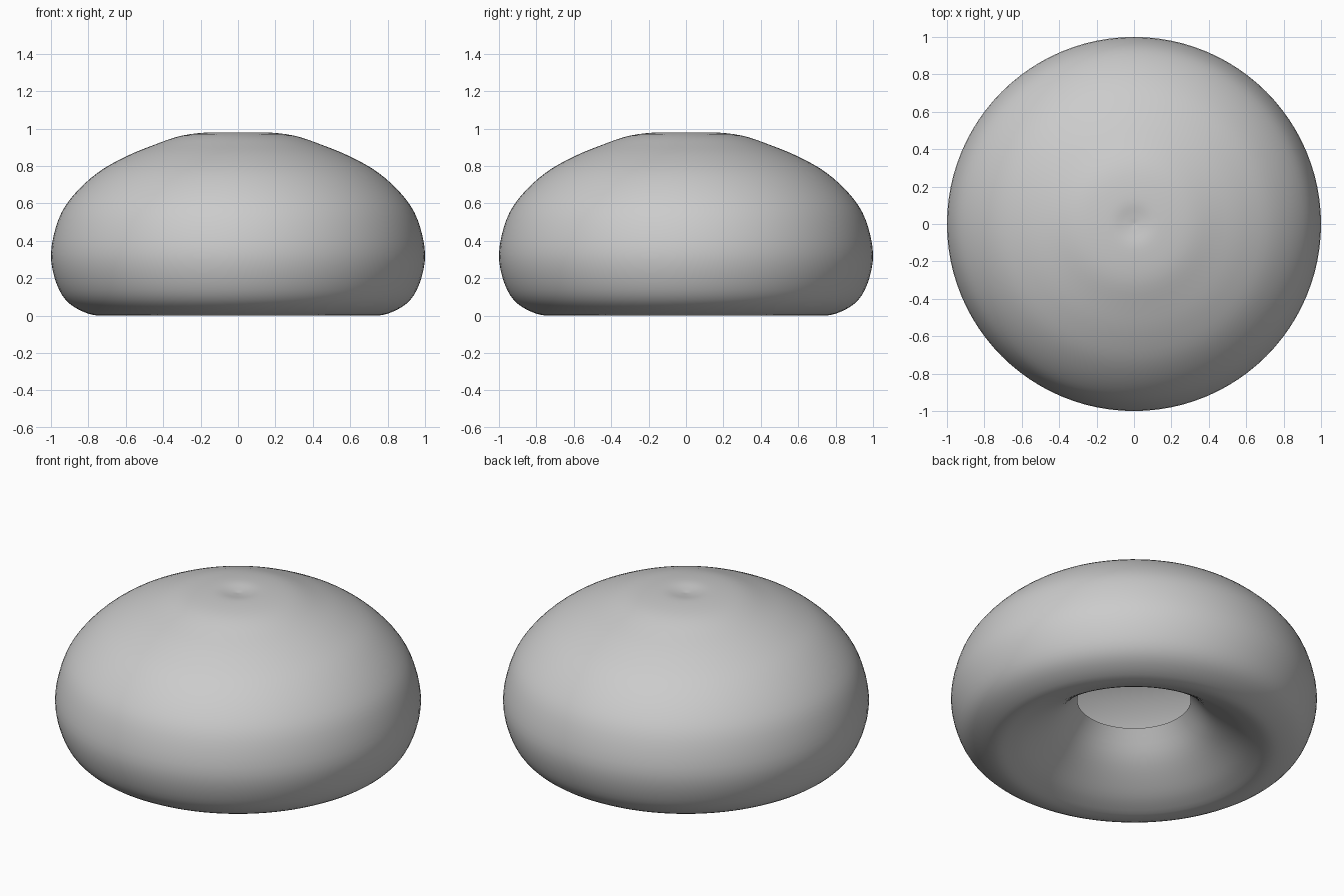
import bpy, bmesh, math
from mathutils import Vector

if "Cube" in bpy.data.objects:
    bpy.data.objects.remove(bpy.data.objects["Cube"])

# Cap profile (radius, height): dimpled crown, rounded rim, funnel-shaped underside
PROFILE = [(0, .966), (.05, .972), (.14, .98), (.3, .962), (.45, .912), (.6, .85),
           (.75, .764), (.88, .643), (.96, .513), (1, .33), (.97, .17), (.9, .063),
           (.77, .002), (.66, .023), (.55, .08), (.42, .18), (.31, .313)]
SEGMENTS = 96
SUBSTEPS = 4


def smooth_path(points, steps):
    """Catmull-Rom curve through the points."""
    p = [Vector(q) for q in points]
    p = [2 * p[0] - p[1]] + p + [2 * p[-1] - p[-2]]
    out = []
    for a, b, c, d in zip(p, p[1:], p[2:], p[3:]):
        for i in range(steps):
            t = i / steps
            out.append(0.5 * (2 * b + (c - a) * t + (2 * a - 5 * b + 4 * c - d) * t**2
                              + (3 * b - a - 3 * c + d) * t**3))
    return out + [p[-2]]


def lathe(name, path):
    """Revolve an open profile about the z axis."""
    bm = bmesh.new()
    verts = [bm.verts.new((q.x, 0, q.y)) for q in path]
    edges = [bm.edges.new(pair) for pair in zip(verts, verts[1:])]
    bmesh.ops.spin(bm, geom=verts + edges, cent=(0, 0, 0), axis=(0, 0, 1),
                   angle=math.tau, steps=SEGMENTS, use_merge=False)
    bmesh.ops.remove_doubles(bm, verts=bm.verts, dist=1e-4)
    bmesh.ops.recalc_face_normals(bm, faces=bm.faces)
    # Crown faces must point up
    crown = max(bm.faces, key=lambda f: f.calc_center_median().z)
    if crown.normal.z < 0:
        bmesh.ops.reverse_faces(bm, faces=bm.faces)
    for f in bm.faces:
        f.smooth = True
    mesh = bpy.data.meshes.new(name)
    bm.to_mesh(mesh)
    bm.free()
    obj = bpy.data.objects.new(name, mesh)
    bpy.context.collection.objects.link(obj)
    return obj


# Mushroom cap, left open where the stem would enter
lathe("mushroom_cap", smooth_path(PROFILE, SUBSTEPS))
